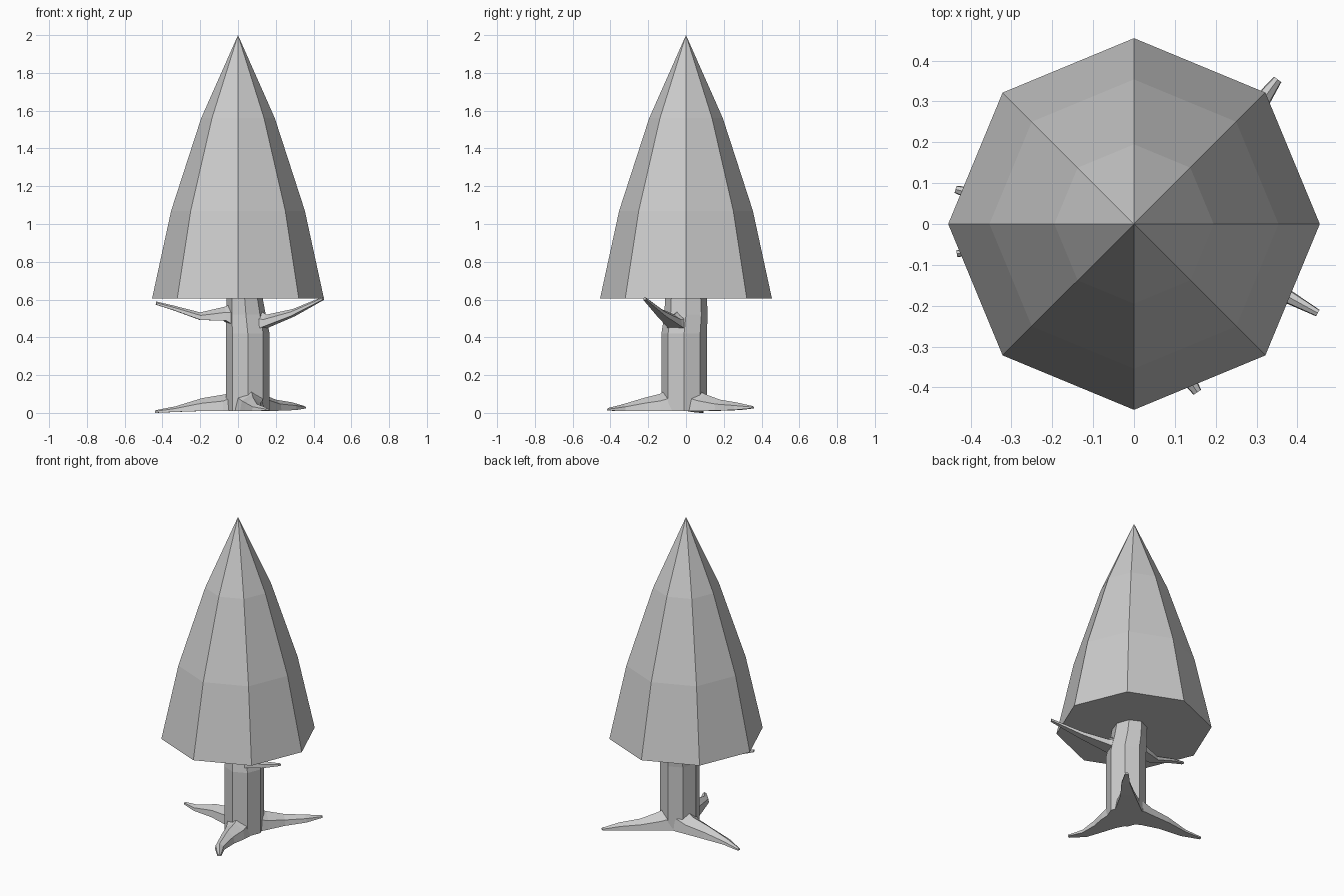
import bpy, bmesh
from math import sin, cos, pi
from mathutils import Vector


def skin(name, rings, apex=None):
    """Skin equal-sided rings into a closed flat-shaded mesh, optionally ending in a point."""
    bm = bmesh.new()
    vs = [[bm.verts.new(p) for p in r] for r in rings]
    n = len(vs[0])
    for a, b in zip(vs, vs[1:]):
        for i in range(n):
            j = (i + 1) % n
            bm.faces.new((a[i], a[j], b[j], b[i]))
    bm.faces.new(vs[0][::-1])
    if apex:
        tip = bm.verts.new(apex)
        for i in range(n):
            bm.faces.new((vs[-1][i], vs[-1][(i + 1) % n], tip))
    else:
        bm.faces.new(vs[-1])
    bmesh.ops.recalc_face_normals(bm, faces=bm.faces)
    me = bpy.data.meshes.new(name)
    bm.to_mesh(me)
    bm.free()
    ob = bpy.data.objects.new(name, me)
    bpy.context.collection.objects.link(ob)
    return ob


def octagon(cx, cy, z, rx, ry):
    return [(cx + rx * cos(k * pi / 4), cy + ry * sin(k * pi / 4), z) for k in range(8)]


def limb(name, path):
    """Ridged five-sided limb; each station is x, y, bottom z, top z, half width."""
    rings = []
    for i, (x, y, lo, hi, w) in enumerate(path):
        a, b = path[max(i - 1, 0)], path[min(i + 1, len(path) - 1)]
        d = Vector((b[0] - a[0], b[1] - a[1], 0)).normalized()
        side = Vector((-d.y, d.x, 0))
        section = [(1, 0), (0.85, 0.6), (0, 1), (-0.85, 0.6), (-1, 0)]
        rings.append([Vector((x, y, lo + (hi - lo) * v)) + side * (w * u) for u, v in section])
    return skin(name, rings)


# Canopy
skin("canopy", [octagon(0, 0, z, r, r) for z, r in ((0.605, 0.455), (1.07, 0.354), (1.56, 0.195))],
     apex=(0, 0, 2))

# Trunk
skin("trunk", [octagon(0.052, -0.01, 0.01, 0.115, 0.12),
               octagon(0.052, -0.01, 0.42, 0.115, 0.12),
               octagon(0.042, 0.0, 0.52, 0.105, 0.115),
               octagon(0.035, 0.0, 0.61, 0.095, 0.11)])

# Roots
limb("left_root", [(0.0, 0.02, 0.01, 0.14, 0.085), (-0.07, 0.035, 0.01, 0.098, 0.065),
                   (-0.19, 0.05, 0.01, 0.078, 0.045), (-0.33, 0.055, 0.005, 0.035, 0.028),
                   (-0.437, 0.085, 0.0, 0.014, 0.009)])
limb("front_root", [(0.06, -0.07, 0.01, 0.14, 0.085), (0.075, -0.14, 0.01, 0.1, 0.065),
                    (0.08, -0.22, 0.01, 0.08, 0.045), (0.10, -0.33, 0.01, 0.047, 0.028),
                    (0.155, -0.412, 0.012, 0.026, 0.011)])
limb("back_root", [(0.07, 0.03, 0.01, 0.14, 0.085), (0.13, 0.10, 0.01, 0.1, 0.065),
                   (0.2, 0.18, 0.012, 0.07, 0.042), (0.29, 0.27, 0.015, 0.055, 0.026),
                   (0.352, 0.354, 0.024, 0.036, 0.011)])

# Branches
limb("right_branch", [(0.07, -0.02, 0.42, 0.57, 0.07), (0.15, -0.06, 0.455, 0.52, 0.045),
                      (0.29, -0.13, 0.512, 0.55, 0.026), (0.45, -0.218, 0.598, 0.615, 0.009)])
limb("left_branch", [(0.02, -0.01, 0.43, 0.6, 0.07), (-0.07, -0.03, 0.488, 0.562, 0.045),
                     (-0.2, -0.05, 0.492, 0.532, 0.028), (-0.34, -0.055, 0.543, 0.568, 0.018),
                     (-0.434, -0.073, 0.573, 0.59, 0.008)])
